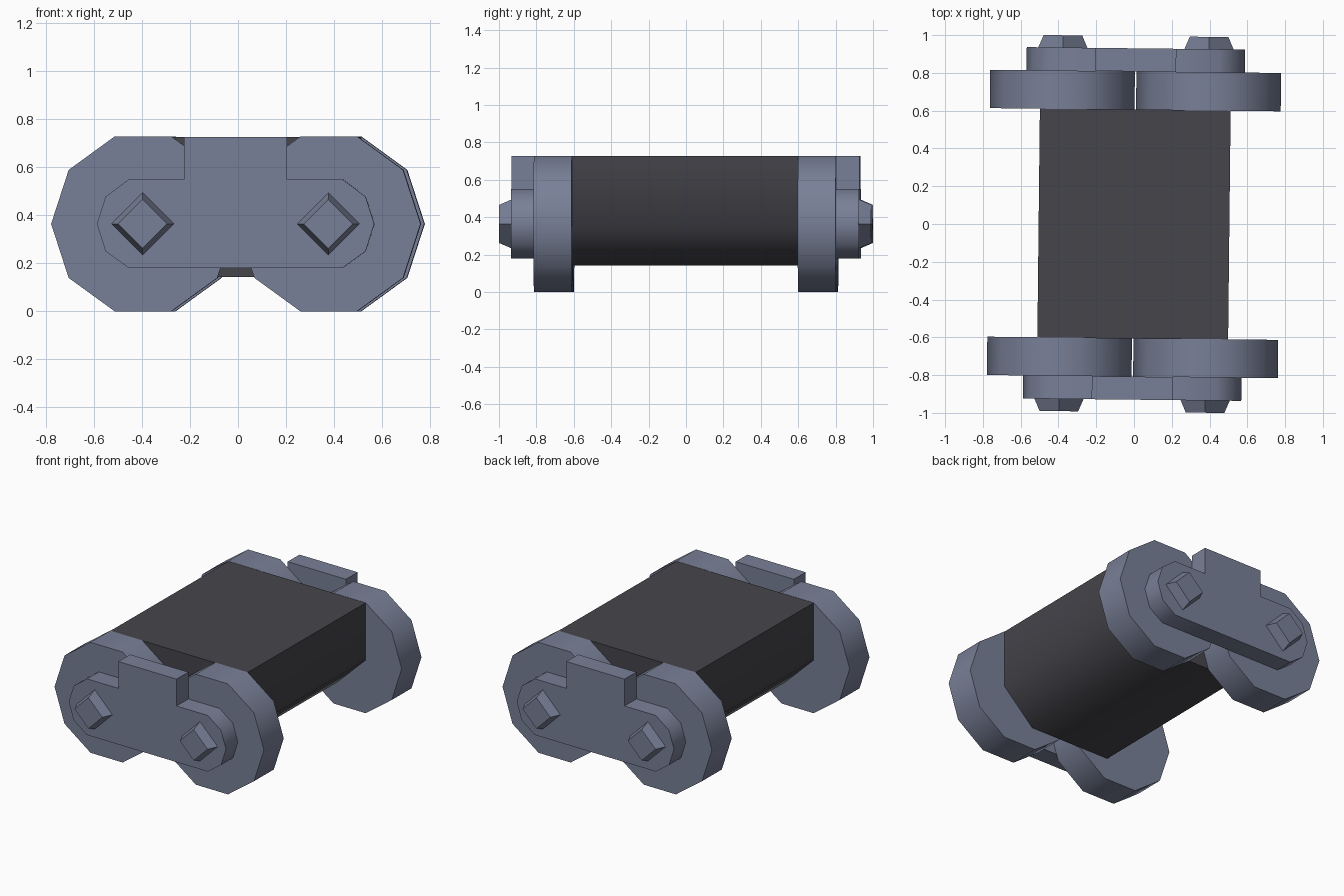
import bpy, bmesh, math
from mathutils import Matrix

if "Cube" in bpy.data.objects:
    bpy.data.objects.remove(bpy.data.objects["Cube"])

TURN = Matrix.Rotation(-0.011, 4, 'Z')   # the whole model sits very slightly turned
ZC = 0.364                               # axle height
WX = 0.387                               # axle distance from the middle


def material(name, rgb):
    m = bpy.data.materials.new(name)
    m.diffuse_color = (*rgb, 1)
    m.use_nodes = True
    m.node_tree.nodes["Principled BSDF"].inputs["Base Color"].default_value = m.diffuse_color
    return m


steel = material("blue grey steel", (0.19, 0.215, 0.31))
dark = material("dark rubber", (0.060, 0.059, 0.071))


def ring(r, n, cx=0.0, cz=ZC):
    return [(cx + r * math.cos(2 * math.pi * i / n),
             cz + r * math.sin(2 * math.pi * i / n)) for i in range(n)]


def loft(name, sections, mat):
    """Solid from matching xz outlines placed at given y: [(y, points), ...]"""
    bm = bmesh.new()
    loops = [[bm.verts.new((x, y, z)) for x, z in pts] for y, pts in sections]
    for a, b in zip(loops, loops[1:]):
        for i in range(len(a)):
            j = (i + 1) % len(a)
            bm.faces.new((a[i], a[j], b[j], b[i]))
    bm.faces.new(loops[0])
    bm.faces.new(loops[-1][::-1])
    bmesh.ops.recalc_face_normals(bm, faces=bm.faces)
    bmesh.ops.transform(bm, matrix=TURN, verts=bm.verts)
    me = bpy.data.meshes.new(name)
    bm.to_mesh(me)
    bm.free()
    me.materials.append(mat)
    ob = bpy.data.objects.new(name, me)
    bpy.context.collection.objects.link(ob)
    bpy.ops.object.select_all(action='DESELECT')
    ob.select_set(True)
    bpy.context.view_layer.objects.active = ob
    bpy.ops.object.shade_smooth_by_angle(angle=math.radians(50))
    return ob


# Central block with chamfered lower edges
half = [(0.29, 0.142), (0.505, 0.35), (0.505, 0.727)]
body = half + [(-x, z) for x, z in reversed(half)]
loft("central_block", [(-0.607, body), (0.607, body)], dark)

# Side plate outline: rounded bar with a tab rising in the middle
half = [(0.445, 0.18), (0.542, 0.25), (0.578, ZC), (0.542, 0.477),
        (0.445, 0.55), (0.214, 0.55), (0.214, 0.727)]
plate = half + [(-x, z) for x, z in reversed(half)]

for s, end in ((-1, "front"), (1, "back")):
    loft(end + "_plate", [(s * 0.808, plate), (s * 0.93, plate)], steel)
    for k, side in ((-1, "left"), (1, "right")):
        # Ten-sided wheels
        w = ring(0.383, 10, k * WX)
        loft(f"{end}_{side}_wheel", [(s * 0.605, w), (s * 0.808, w)], steel)
        # Tapered square bolts
        loft(f"{end}_{side}_bolt", [(s * 0.93, ring(0.13, 4, k * WX)),
                                    (s * 0.995, ring(0.102, 4, k * WX))], steel)
